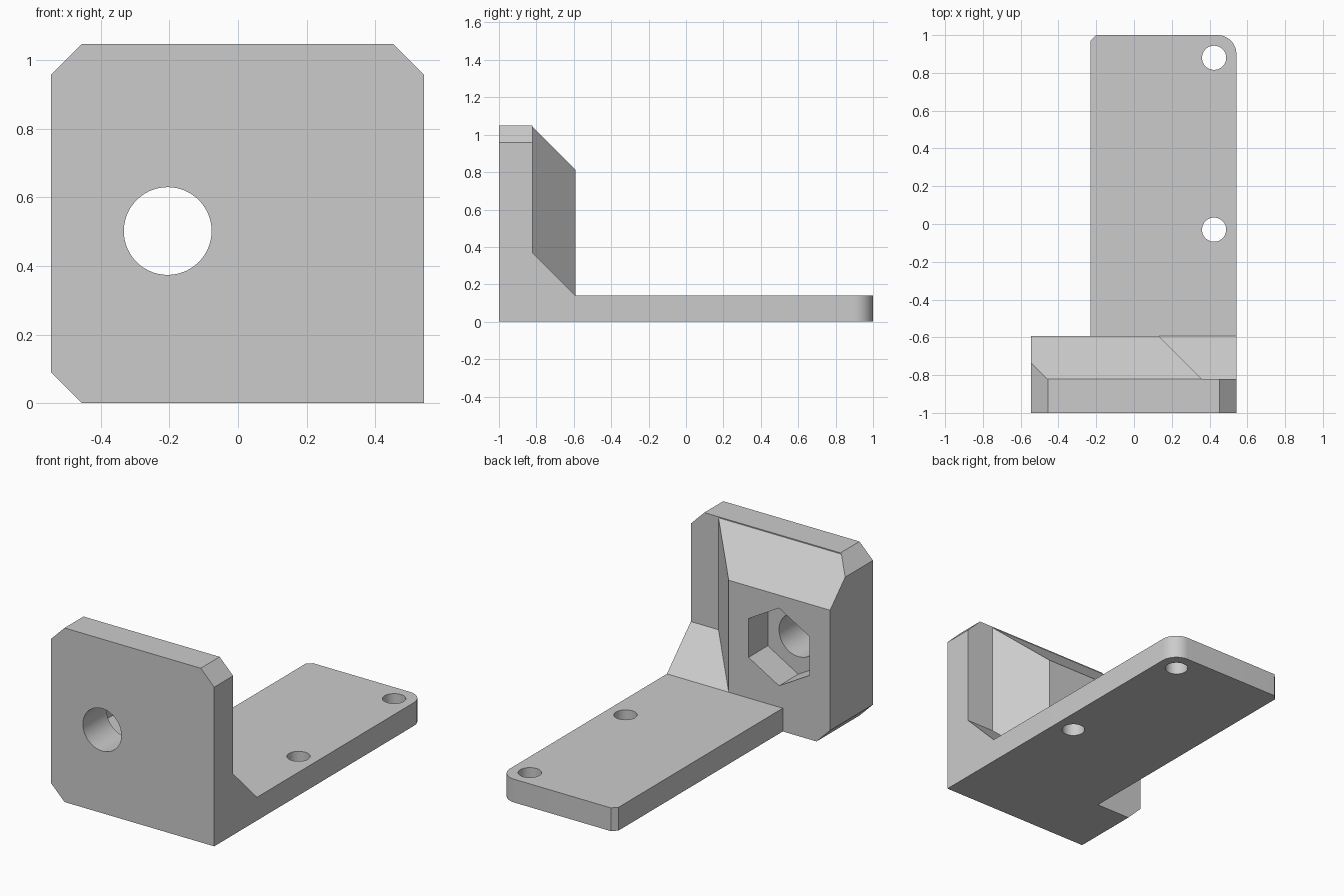
import bpy, bmesh, math
from mathutils import Vector

cube = bpy.data.objects.get("Cube")
if cube:
    bpy.data.objects.remove(cube, do_unlink=True)

grey = bpy.data.materials.new("light_grey")
grey.use_nodes = True
colour = (0.6, 0.6, 0.6, 1)
grey.diffuse_color = colour
grey.node_tree.nodes["Principled BSDF"].inputs["Base Color"].default_value = colour


def prism(name, profile, axis, low, high):
    """Extrude a closed 2D profile along x, y or z."""
    bm = bmesh.new()

    def place(p, d):
        return {"x": (d, p[0], p[1]), "y": (p[0], d, p[1]), "z": (p[0], p[1], d)}[axis]

    rings = [[bm.verts.new(place(p, d)) for p in profile] for d in (low, high)]
    for ring in rings:
        bm.faces.new(ring)
    n = len(profile)
    for i in range(n):
        j = (i + 1) % n
        bm.faces.new((rings[0][i], rings[0][j], rings[1][j], rings[1][i]))
    return finish(name, bm)


def finish(name, bm):
    bmesh.ops.recalc_face_normals(bm, faces=bm.faces)
    mesh = bpy.data.meshes.new(name)
    bm.to_mesh(mesh)
    bm.free()
    mesh.materials.append(grey)
    obj = bpy.data.objects.new(name, mesh)
    bpy.context.collection.objects.link(obj)
    return obj


def polygon(cx, cy, r, n, start=0):
    return [(cx + r * math.cos(start + math.tau * i / n),
             cy + r * math.sin(start + math.tau * i / n)) for i in range(n)]


def combine(target, other, operation):
    """Apply a boolean and discard the helper."""
    mod = target.modifiers.new("boolean", "BOOLEAN")
    mod.operation, mod.solver, mod.object = operation, "EXACT", other
    bpy.context.view_layer.objects.active = target
    bpy.ops.object.modifier_apply(modifier=mod.name)
    bpy.data.objects.remove(other, do_unlink=True)


L, R, TOP, C = -0.545, 0.542, 1.048, 0.09
PLATE_BACK, BLOCK_BACK, BASE_TOP = -0.82, -0.592, 0.14
DEPTH = BLOCK_BACK - PLATE_BACK

# Upright body with three chamfered corners
bracket = prism("mounting_bracket", [
    (L + C, 0), (R, 0), (R, TOP - C), (R - C, TOP), (L + C, TOP), (L, TOP - C), (L, C)],
    "y", -1, BLOCK_BACK)

# Sloped top of the nut block
slope = 1.042
combine(bracket, prism("top_cutter", [
    (PLATE_BACK, slope), (PLATE_BACK + 0.4, slope - 0.4),
    (PLATE_BACK + 0.4, 1.3), (PLATE_BACK, 1.3)], "x", -1, 1), "DIFFERENCE")

# Recess beside the block, leaving a gusset at the bottom
bm = bmesh.new()
for d in (0, DEPTH + 0.1):
    y, x, z = PLATE_BACK + d, 0.358 - d, BASE_TOP + DEPTH - d
    for px in (x, 1):
        for pz in (z, 1.3):
            bm.verts.new((px, y, pz))
bmesh.ops.convex_hull(bm, input=bm.verts)
combine(bracket, finish("side_cutter", bm), "DIFFERENCE")

# Base with a rounded corner and a small bevelled corner
r, c = 0.1, 0.03
arc = [(R - r + r * math.cos(a), 1 - r + r * math.sin(a))
       for a in (math.pi / 2 * i / 12 for i in range(13))]
base = prism("base", [(-0.23, -0.62), (R, -0.62)] + arc + [(c - 0.23, 1), (-0.23, 1 - c)],
             "z", 0, BASE_TOP)
combine(bracket, base, "UNION")

# Base screw holes
for y in (0.88, -0.03):
    combine(bracket, prism("screw_hole", polygon(0.424, y, 0.064, 40), "z", -0.2, 0.3), "DIFFERENCE")

# Shaft hole and hexagonal nut pocket
combine(bracket, prism("shaft_hole", polygon(-0.205, 0.502, 0.128, 56), "y", -1.2, -0.4), "DIFFERENCE")
combine(bracket, prism("nut_pocket", polygon(-0.205, 0.502, 0.234, 6, math.pi / 6),
                       "y", -0.775, -0.4), "DIFFERENCE")

bpy.ops.object.select_all(action="DESELECT")
bracket.select_set(True)
bpy.context.view_layer.objects.active = bracket
bpy.ops.object.shade_smooth_by_angle(angle=math.radians(25))
